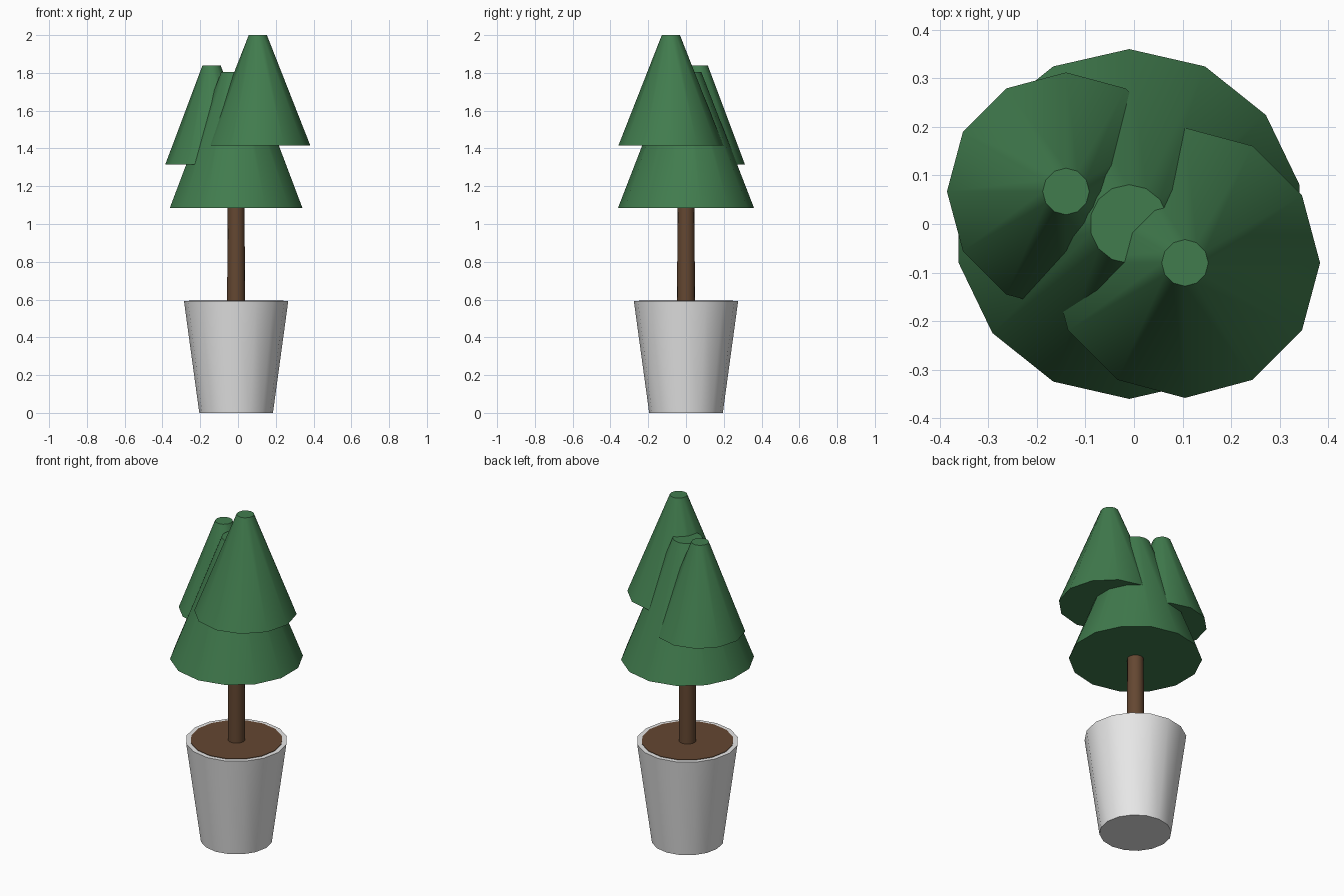
import bpy
import math

cube = bpy.data.objects.get("Cube")
if cube:
    bpy.data.objects.remove(cube, do_unlink=True)


def make_material(name, rgb):
    mat = bpy.data.materials.new(name)
    mat.use_nodes = True
    mat.diffuse_color = (*rgb, 1)
    mat.node_tree.nodes["Principled BSDF"].inputs["Base Color"].default_value = (*rgb, 1)
    return mat


GREEN = make_material("leaf_green", (0.053, 0.202, 0.076))
BROWN = make_material("bark_brown", (0.127, 0.063, 0.031))
GREY = make_material("pot_light_grey", (0.8, 0.8, 0.8))


def tapered(name, mat, sides, centre, z0, z1, r0, r1):
    """Upright truncated cone from z0 to z1, smooth around and flat on the caps."""
    bpy.ops.mesh.primitive_cone_add(
        vertices=sides, radius1=r0, radius2=r1, depth=z1 - z0,
        location=(centre[0], centre[1], (z0 + z1) / 2))
    obj = bpy.context.object
    obj.name = obj.data.name = name
    obj.data.materials.append(mat)
    bpy.ops.object.shade_smooth_by_angle(angle=math.radians(40))
    return obj


AXIS = (-0.01, 0)

# Pot, soil and trunk share one axis
tapered("pot", GREY, 16, AXIS, 0, 0.592, 0.195, 0.276)
tapered("soil", BROWN, 16, AXIS, 0.585, 0.595, 0.25, 0.25)
tapered("trunk", BROWN, 16, AXIS, 0.57, 1.12, 0.048, 0.044)

# Foliage: a wide middle cone with two smaller ones leaning out of it
tapered("foliage_middle", GREEN, 14, AXIS, 1.085, 1.805, 0.36, 0.081)
tapered("foliage_upper_left", GREEN, 12, (0.105, -0.08), 1.415, 2.0, 0.278, 0.048)
tapered("foliage_upper_right", GREEN, 12, (-0.14, 0.067), 1.315, 1.84, 0.245, 0.048)
